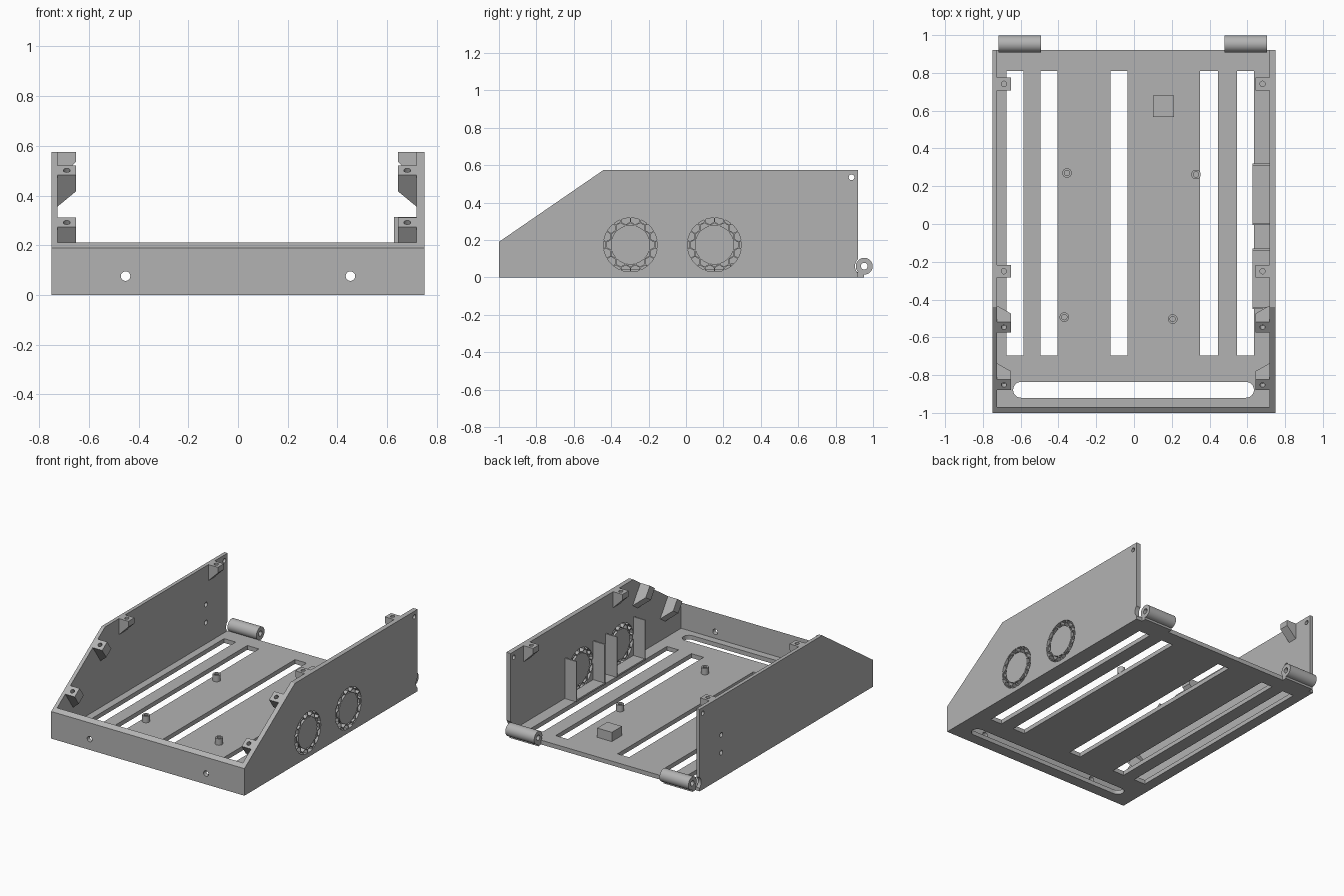
import bpy, bmesh, math
from mathutils import Matrix, Vector

cube = bpy.data.objects.get("Cube")
if cube:
    bpy.data.objects.remove(cube, do_unlink=True)

grey = bpy.data.materials.new("plain_grey")
grey.use_nodes = True
GREY = (0.45, 0.45, 0.45, 1)
grey.diffuse_color = GREY
grey.node_tree.nodes["Principled BSDF"].inputs["Base Color"].default_value = GREY

parts = []
LEFT_IN, RIGHT_IN = -0.725, 0.717      # inner faces of the two side walls
FLOOR, TOP = 0.03, 0.575
SLOPE_Y, LIP = -0.44, 0.19
PITCH = math.atan2(TOP - LIP, SLOPE_Y + 1)


def slope_z(y):
    return LIP + (y + 1) * math.tan(PITCH)


def prism_into(bm, points, axis, lo, hi):
    """Extrude a 2D outline along an axis from lo to hi."""
    place = {"X": lambda p, t: (t, p[0], p[1]),
             "Y": lambda p, t: (p[0], t, p[1]),
             "Z": lambda p, t: (p[0], p[1], t)}[axis]
    a = [bm.verts.new(place(p, lo)) for p in points]
    b = [bm.verts.new(place(p, hi)) for p in points]
    bm.faces.new(a)
    bm.faces.new(b[::-1])
    n = len(a)
    for i in range(n):
        bm.faces.new((a[i], b[i], b[(i + 1) % n], a[(i + 1) % n]))


def prisms(name, items, keep=True, matrix=None):
    """One object made of several (points, axis, lo, hi) prisms."""
    bm = bmesh.new()
    for item in items:
        prism_into(bm, *item)
    bmesh.ops.recalc_face_normals(bm, faces=bm.faces)
    if matrix:
        bm.transform(matrix)
    mesh = bpy.data.meshes.new(name)
    bm.to_mesh(mesh)
    bm.free()
    obj = bpy.data.objects.new(name, mesh)
    bpy.context.collection.objects.link(obj)
    mesh.materials.append(grey)
    if keep:
        parts.append(obj)
    else:
        obj.hide_render = True
    return obj


def rect(x0, x1, y0, y1):
    return [(x0, y0), (x1, y0), (x1, y1), (x0, y1)]


def ring(x, y, r, n=32, turn=0.0):
    return [(x + r * math.cos(turn + math.tau * i / n),
             y + r * math.sin(turn + math.tau * i / n)) for i in range(n)]


def boolean(obj, cutter, operation="DIFFERENCE"):
    """Apply a boolean and remove the cutter."""
    mod = obj.modifiers.new("cut", "BOOLEAN")
    mod.operation, mod.solver, mod.object = operation, "EXACT", cutter
    bpy.context.view_layer.update()
    deps = bpy.context.evaluated_depsgraph_get()
    mesh = bpy.data.meshes.new_from_object(obj.evaluated_get(deps))
    obj.modifiers.clear()
    obj.data = mesh
    bpy.data.objects.remove(cutter, do_unlink=True)


def cut(obj, items, matrix=None):
    boolean(obj, prisms("cutter", items, False, matrix))


# Floor with long vents and a rounded cable slot
floor = prisms("floor", [(rect(LEFT_IN, RIGHT_IN, -0.97, 0.92), "Z", 0, FLOOR)])
vents = [(-0.675, -0.585), (-0.495, -0.405), (-0.125, -0.035), (0.35, 0.445), (0.545, 0.635)]
cuts = [(rect(a, b, -0.695, 0.81), "Z", -0.1, 0.1) for a, b in vents]
r, cy = 0.042, -0.878
slot = []
for cx, start in ((0.593, -90), (-0.598, 90)):
    for i in range(13):
        t = math.radians(start + i * 15)
        slot.append((cx + r * math.cos(t), cy + r * math.sin(t)))
cuts.append((slot, "Z", -0.1, 0.1))
cut(floor, cuts)

# Front wall with a bevelled top edge and two screw holes
front = prisms("front_wall", [([(-1, 0), (-0.97, 0), (-0.97, slope_z(-0.97)), (-1, LIP)],
                               "X", LEFT_IN, RIGHT_IN)])
cut(front, [(ring(s * 0.452, 0.076, 0.019), "Y", -1.1, -0.9) for s in (-1, 1)])

# Side walls with pin holes and clearance around the hinges
outline = [(-1, 0), (0.92, 0), (0.92, TOP), (SLOPE_Y, TOP), (-1, LIP)]
walls = {}
for name, lo, hi in (("right_wall", RIGHT_IN, 0.75), ("left_wall", -0.75, LEFT_IN)):
    walls[name] = prisms(name, [(outline, "X", lo, hi)])
    cut(walls[name], [(ring(0.885, 0.535, 0.015), "X", lo - 0.1, hi + 0.1),
                      (ring(0.953, 0.06, 0.05), "X", lo - 0.1, hi + 0.1)])
cut(walls["left_wall"], [(ring(0.68, z, 0.016), "X", -0.9, -0.6) for z in (0.18, 0.305)])

# Honeycomb ring grilles for the two fans
FAN_Z, CELL = 0.174, 0.052
for fy in (-0.297, 0.152):
    cells = []
    for row in range(-4, 5):
        for col in range(-4, 5):
            y = (col + 0.5 * (row % 2)) * CELL
            z = row * CELL * 0.866
            if 0.08 < math.hypot(y, z) < 0.17:
                cells.append((ring(fy + y, FAN_Z + z, 0.0262, 6, math.pi / 6), "X", 0.65, 0.85))
    grille = prisms("grille_cutter", cells, False)
    disc = prisms("disc_cutter", [(ring(fy, FAN_Z, 0.144, 48), "X", 0.6, 0.9)], False)
    boolean(grille, disc, "INTERSECT")
    cut(grille, [(ring(fy, FAN_Z, 0.105, 48), "X", 0.55, 0.95)])
    boolean(walls["right_wall"], grille)

# Fan holders: upright fins and a low ledge on the inside of the right wall
for y in (0.315, 0.0, -0.135, -0.445):
    prisms("fan_fin", [(rect(y - 0.005, y + 0.005, FLOOR, 0.313), "X", 0.628, RIGHT_IN)])
for a, b in ((0.005, 0.31), (-0.44, -0.14)):
    prisms("fan_ledge", [(rect(a, b, FLOOR, 0.042), "X", 0.628, RIGHT_IN)])


# Screw brackets: flat seat on top, tapering down to the wall
def bracket(name, matrix, wall, inner, depth, half):
    taper = depth + abs(wall - inner)
    obj = prisms(name, [([(wall, 0), (inner, 0), (inner, -depth), (wall, -taper)],
                         "Y", -half, half)], matrix=matrix)
    cut(obj, [(ring((wall + inner) / 2, 0, 0.014, 24), "Z", -0.035, 0.05)], matrix)


for wall, inner in ((LEFT_IN, -0.652), (RIGHT_IN, 0.644)):
    for y in (0.742, -0.25):
        bracket("top_bracket", Matrix.Translation((0, y, TOP)), wall, inner, 0.04, 0.034)
    for y in (-0.547, -0.852):
        m = Matrix.Translation((0, y, slope_z(y))) @ Matrix.Rotation(PITCH, 4, "X")
        bracket("slope_bracket", m, wall, inner, 0.08, 0.034)

# Hinge barrels with a foot joining them to the floor
for lo, hi in ((-0.717, -0.493), (0.48, 0.704)):
    hinge = prisms("hinge_barrel", [(ring(0.953, 0.06, 0.045, 40), "X", lo, hi)])
    foot = prisms("foot_helper", [(rect(0.92, 0.953, 0, 0.06), "X", lo, hi)], False)
    boolean(hinge, foot, "UNION")
    cut(hinge, [(ring(0.953, 0.06, 0.018), "X", lo - 0.1, hi + 0.1)])

# Board standoffs and a small block on the floor
for x, y in ((-0.355, 0.27), (0.328, 0.262), (-0.369, -0.493), (0.205, -0.503)):
    post = prisms("standoff", [(ring(x, y, 0.025), "Z", FLOOR, 0.075)])
    cut(post, [(ring(x, y, 0.014), "Z", 0.04, 0.1)])
prisms("floor_block", [(rect(0.1, 0.213, 0.567, 0.68), "Z", FLOOR, 0.095)])

# One material everywhere, smooth curved faces with sharp edges kept
bpy.ops.object.select_all(action="DESELECT")
for obj in parts:
    obj.data.materials.clear()
    obj.data.materials.append(grey)
    for face in obj.data.polygons:
        face.material_index = 0
    obj.select_set(True)
bpy.context.view_layer.objects.active = parts[0]
bpy.ops.object.shade_smooth_by_angle(angle=math.radians(30))
